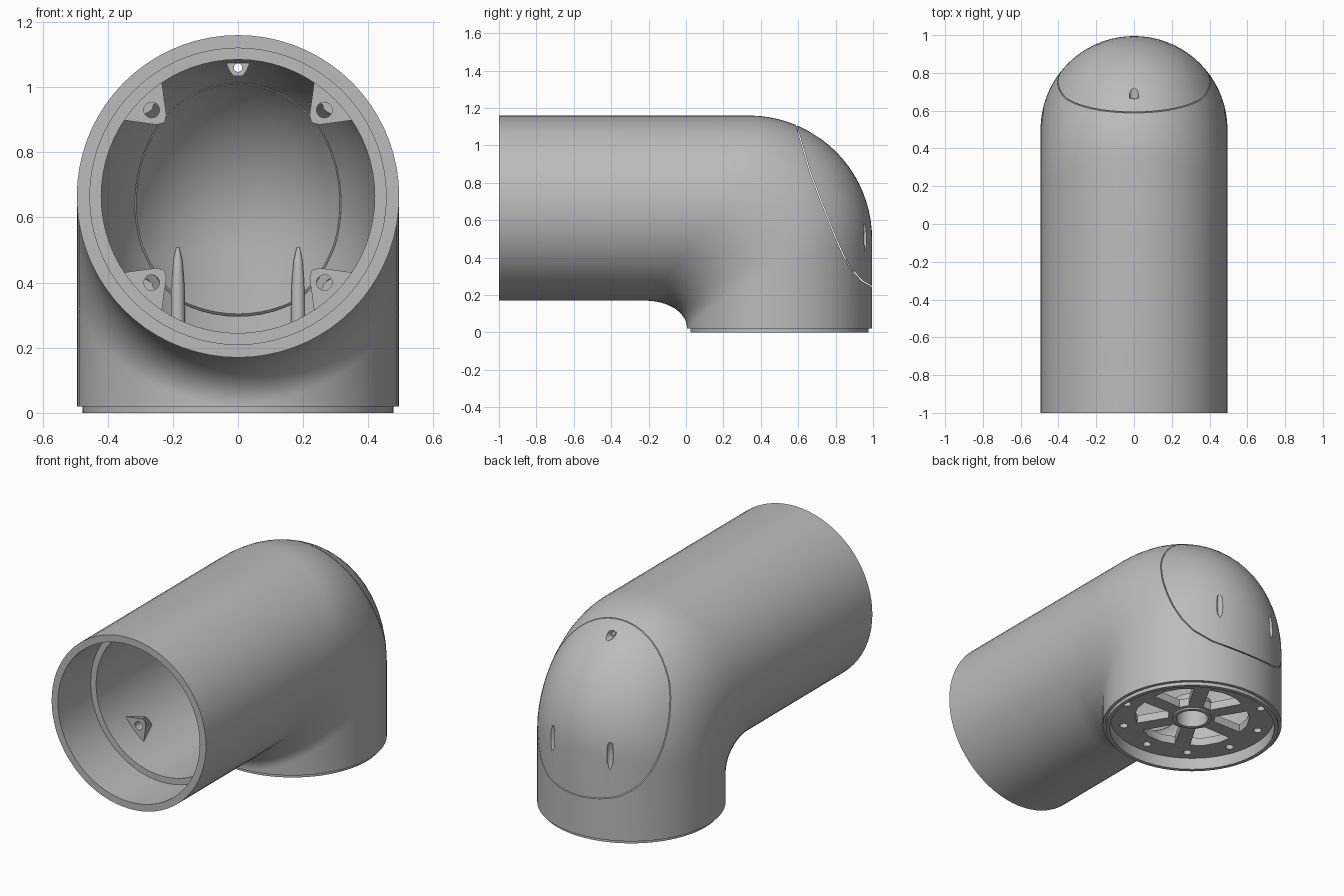
import bpy, bmesh
from math import sin, cos, pi, radians, hypot

if "Cube" in bpy.data.objects:
    bpy.data.objects.remove(bpy.data.objects["Cube"])

grey = bpy.data.materials.new("plastic_grey")
grey.use_nodes = True
colour = (0.5, 0.5, 0.5, 1)
grey.diffuse_color = colour
grey.node_tree.nodes["Principled BSDF"].inputs["Base Color"].default_value = colour

SIDES = 72
STEPS = 20
AXIS_Z = 0.665   # height of the horizontal pipe axis
AXIS_Y = 0.5     # position of the vertical pipe axis


def loft(name, rings, closed=False):
    """Join equal-length point rings into a solid."""
    bm = bmesh.new()
    rows = [[bm.verts.new(p) for p in ring] for ring in rings]
    count = len(rows[0])
    pairs = list(zip(rows, rows[1:]))
    if closed:
        pairs.append((rows[-1], rows[0]))
    else:
        bm.faces.new(rows[0])
        bm.faces.new(rows[-1])
    for a, b in pairs:
        for i in range(count):
            j = (i + 1) % count
            bm.faces.new((a[i], a[j], b[j], b[i]))
    bmesh.ops.recalc_face_normals(bm, faces=bm.faces)
    mesh = bpy.data.meshes.new(name)
    bm.to_mesh(mesh)
    bm.free()
    mesh.materials.append(grey)
    obj = bpy.data.objects.new(name, mesh)
    bpy.context.collection.objects.link(obj)
    return obj


def angles(n=SIDES):
    return [2 * pi * i / n for i in range(n)]


def upright(r, z, x=0, y=AXIS_Y, n=SIDES):
    return [(x + r * sin(t), y + r * cos(t), z) for t in angles(n)]


def level(r, y, x=0, z=AXIS_Z, n=SIDES):
    return [(x + r * sin(t), y, z + r * cos(t)) for t in angles(n)]


def bend(r, a, inset=0):
    """Elbow section: wide fillet on the outside, tight on the inside."""
    ring = []
    for t in angles():
        h = r * cos(t)
        u = (cos(t) + 1) / 2
        trim = inset * (0.4 + 0.6 * u)
        ry = 0.22 + 0.44 * u ** 1.5 - trim
        rz = 0.145 + 0.515 * u ** 1.5 - trim
        ring.append((r * sin(t), AXIS_Y + h - ry + ry * cos(a),
                     AXIS_Z + h - rz + rz * sin(a)))
    return ring


def activate(obj):
    bpy.ops.object.select_all(action='DESELECT')
    obj.select_set(True)
    bpy.context.view_layer.objects.active = obj


def cut(obj, cutters):
    for c in cutters:
        c.hide_render = True
        mod = obj.modifiers.new("cut", 'BOOLEAN')
        mod.operation = 'DIFFERENCE'
        mod.solver = 'EXACT'
        mod.object = c
        activate(obj)
        bpy.ops.object.modifier_apply(modifier=mod.name)


def discard(cutters):
    for c in cutters:
        bpy.data.objects.remove(c)


def smooth(obj):
    activate(obj)
    bpy.ops.object.shade_smooth_by_angle(angle=radians(30))


# Hollow elbow shell with a bottom lip and a counterbored mouth
arc = [pi / 2 * i / STEPS for i in range(STEPS + 1)]
rings = [upright(0.455, 0), upright(0.477, 0), upright(0.477, 0.02), upright(0.495, 0.02)]
rings += [bend(0.495, a) for a in arc]
rings += [level(0.495, -1), level(0.455, -1), level(0.455, -0.7), level(0.42, -0.7)]
rings += [bend(0.42, a, 0.075) for a in reversed(arc)]
rings += [upright(0.42, 0.12), upright(0.455, 0.12)]
shell = loft("elbow_shell", rings, closed=True)

# Narrow seam around the rear cover
seam = [(0.57, 1.2), (0.59, 1.1), (0.66, 0.86), (0.72, 0.7), (0.8, 0.5),
        (0.84, 0.41), (0.88, 0.34), (0.94, 0.275), (1.0, 0.24), (1.06, 0.225)]
outline = seam + [(y + 0.004, z + 0.003) for y, z in reversed(seam)]
seam_cutter = loft("seam_cutter", [[(x, y, z) for y, z in outline] for x in (-0.6, 0.6)])

# Screw recesses on the rear cover
recesses = []
for x in (-0.185, 0.185):
    profile = [(0.002, 0.43), (0.016, 0.47), (0.018, 0.52), (0.016, 0.57), (0.002, 0.6)]
    recesses.append(loft("slot_cutter", [upright(r, z, x, 0.96, 16) for r, z in profile]))
top_hole = loft("hole_cutter", [level(0.013, y, 0, 1.06, 20) for y in (0.3, 0.8)])
top_sink = loft("sink_cutter", [level(0.024, y, 0, 1.06, 20) for y in (0.665, 0.8)])
cut(shell, [seam_cutter] + recesses + [top_hole, top_sink])
smooth(shell)

# Upper screw tab inside the cover
tab_shape = [(-0.045, 1.095), (-0.026, 1.05), (-0.014, 1.034), (0.014, 1.034),
             (0.026, 1.05), (0.045, 1.095)]
tab = loft("top_screw_tab", [[(x, y, z) for x, z in tab_shape] for y in (0.44, 0.6)])
cut(tab, [top_hole])
discard([seam_cutter, top_hole, top_sink] + recesses)

# Lower screw posts inside the cover
for side, x in (("left", 0.185), ("right", -0.185)):
    post = loft(side + "_screw_post",
                [upright(r, z, x, 0.875, 20) for r, z in
                 ((0.024, 0.2), (0.02, 0.4), (0.014, 0.47), (0.004, 0.51))])
    smooth(post)

# Four corner bosses that taper back into the pipe wall
half = [(0.25, 0.37), (0.235, 0.36), (0.22, 0.25), (0.225, 0.23)]
boss_shape = half + [(b, a) for a, b in reversed(half)] + [(0.33, 0.3), (0.3, 0.33)]
for vert, sz in (("upper", 1), ("lower", -1)):
    for side, sx in (("left", 1), ("right", -1)):
        front, back = [], []
        for px, pz in boss_shape:
            k = 0.45 / hypot(px, pz)
            front.append((sx * px, -0.53, AXIS_Z + sz * pz))
            back.append((sx * px * k, -0.34, AXIS_Z + sz * pz * k))
        boss = loft(f"{vert}_{side}_boss", [front, back])
        drill = loft("drill", [level(0.024, y, sx * 0.265, AXIS_Z + sz * 0.265, 20)
                               for y in (-0.6, -0.45)])
        cut(boss, [drill])
        discard([drill])
        smooth(boss)

# Recessed base plate with spoke windows and screw holes
plate = loft("base_plate", [upright(0.457, 0.07), upright(0.457, 0.118)])
tools = [loft("hub_hole", [upright(0.09, z, n=32) for z in (0, 0.2)])]
for k in range(6):
    mid = radians(30 + 60 * k)
    window = [(0.13, -12), (0.31, -22), (0.318, -8), (0.318, 8), (0.31, 22), (0.13, 12)]
    tools.append(loft("window_cutter", [
        [(r * cos(mid + radians(d)), AXIS_Y + r * sin(mid + radians(d)), z)
         for r, d in window] for z in (0, 0.2)]))
for k in range(10):
    t = radians(36 * k + 18)
    tools.append(loft("screw_cutter", [
        upright(0.023, z, 0.39 * cos(t), AXIS_Y + 0.39 * sin(t), 16) for z in (0, 0.2)]))
cut(plate, tools)
discard(tools)
smooth(plate)

# Central hub tube
hub = loft("hub_tube", [upright(r, z, n=32) for r, z in
                        ((0.088, 0.06), (0.108, 0.06), (0.108, 0.16), (0.088, 0.16))],
           closed=True)
smooth(hub)
